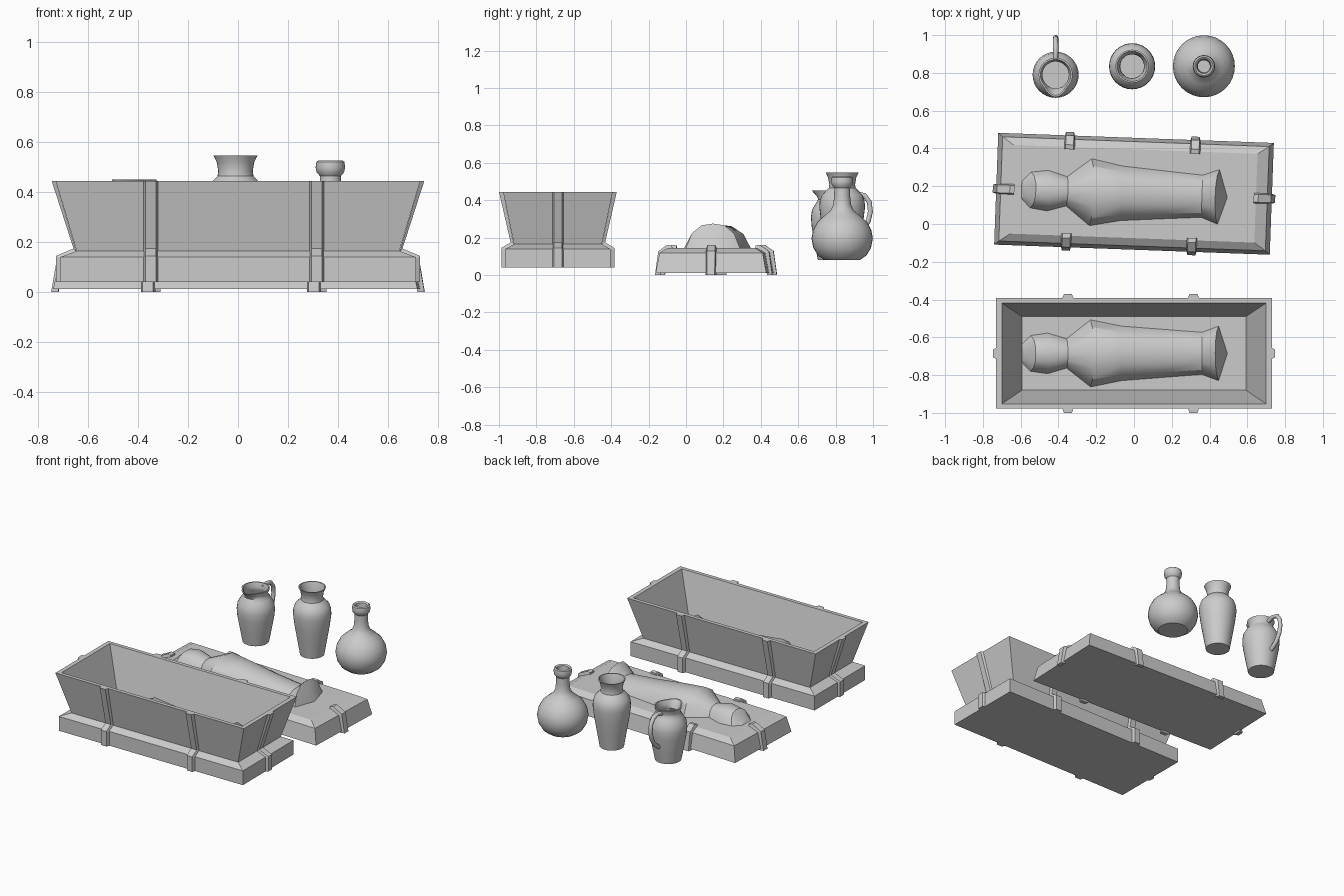
import bpy, bmesh, math
from mathutils import Matrix, Vector

if "Cube" in bpy.data.objects:
    bpy.data.objects.remove(bpy.data.objects["Cube"])


def finish(bm, name, matrix=Matrix(), smooth=None):
    bm.transform(matrix)
    bmesh.ops.recalc_face_normals(bm, faces=bm.faces)
    me = bpy.data.meshes.new(name)
    bm.to_mesh(me)
    bm.free()
    ob = bpy.data.objects.new(name, me)
    bpy.context.collection.objects.link(ob)
    if smooth:
        bpy.ops.object.select_all(action='DESELECT')
        ob.select_set(True)
        bpy.context.view_layer.objects.active = ob
        bpy.ops.object.shade_smooth_by_angle(angle=math.radians(smooth))
    return ob


def loft(bm, rings, caps=True):
    """Bridge closed rings of points into one skin."""
    vs = [[bm.verts.new(p) for p in r] for r in rings]
    n = len(vs[0])
    for a, b in zip(vs, vs[1:]):
        for i in range(n):
            j = (i + 1) % n
            bm.faces.new((a[i], a[j], b[j], b[i]))
    if caps:
        bm.faces.new(vs[0])
        bm.faces.new(vs[-1])
    return vs


def box_loft(name, sections, matrix):
    bm = bmesh.new()
    loft(bm, [[(-x, -y, z), (x, -y, z), (x, y, z), (-x, y, z)] for x, y, z in sections])
    return finish(bm, name, matrix)


def strap(name, inner, outer, pos, side, axis, matrix, width=0.058):
    """Band that follows a wall profile of (distance, height) points."""
    bm = bmesh.new()

    def place(d, w, z):
        return (pos + w, side * d, z) if axis == 'y' else (side * d, pos + w, z)
    h, k = width / 2, width * 0.36
    rings = [[place(di, -h, zi), place(do, -k, zo), place(do, k, zo), place(di, h, zi)]
             for (di, zi), (do, zo) in zip(inner, outer)]
    loft(bm, rings)
    return finish(bm, name, matrix)


def straps(prefix, y_in, y_out, x_in, x_out, matrix):
    for s, label in ((-1, "front"), (1, "back")):
        for i, x in enumerate((-0.35, 0.315)):
            strap(f"{prefix}_{label}_strap_{i + 1}", y_in, y_out, x, s, 'y', matrix)
    for s, label in ((-1, "left"), (1, "right")):
        strap(f"{prefix}_{label}_end_strap", x_in, x_out, 0, s, 'x', matrix)


def figure(name, matrix):
    # stations: base x, top x, half width, height
    stations = [(-.596, -.575, .045, .02), (-.548, -.52, .095, .075), (-.458, -.45, .108, .085),
                (-.357, -.35, .078, .065), (-.23, -.215, .178, .125), (-.066, -.066, .145, .115),
                (.15, .15, .128, .085), (.36, .36, .112, .065), (.448, .43, .145, .13)]
    section = [(-1, -.01), (-.78, .6), (-.42, .93), (0, 1), (.42, .93), (.78, .6), (1, -.01)]
    bm = bmesh.new()
    rings = []
    for xb, xt, w, h in stations:
        rings.append([(xb + (xt - xb) * max(f, 0), w * u, h * f) for u, f in section])
    vs = loft(bm, rings, caps=False)
    bm.faces.new(vs[0])
    # pointed base in front of the feet
    tip = bm.verts.new((.495, 0, -.002))
    for a, b in zip(vs[-1], vs[-1][1:]):
        bm.faces.new((a, b, tip))
    return finish(bm, name, matrix, 30)


def vessel(name, loc, profile, sides=32, spout=0):
    bm = bmesh.new()
    rings = []
    for r, z in profile:
        ring = []
        for i in range(sides):
            a = 2 * math.pi * i / sides
            x, y = r * math.cos(a), r * math.sin(a)
            if spout and z > 0.4:
                pull = max(0, -math.sin(a) - 0.72) / 0.28 * min(1, (z - 0.4) / 0.05)
                y -= spout * pull
            ring.append((x, y, z))
        rings.append(ring)
    loft(bm, rings)
    return finish(bm, name, Matrix.Translation((*loc, 0)), 35)


# Open coffin
coffin_m = Matrix.Translation((0, -0.685, 0))
box_loft("coffin_body", [(.713, .28, .04), (.713, .28, .14), (.646, .235, .165),
                         (.73, .293, .445), (.70, .267, .445), (.593, .195, .155)], coffin_m)


def coffin_profile(low, waist, rim, t):
    inner = [(low, .04), (low, .135), (waist, .16), (rim, .445)]
    outer = [(low + t, .04), (low + t, .145), (waist + t * .8, .175), (rim + t, .445)]
    return inner, outer


straps("coffin", *coffin_profile(.28, .235, .293, .022),
       *coffin_profile(.713, .646, .73, .016), coffin_m)
figure("coffin_figure", coffin_m @ Matrix.Translation((0, 0, .155)))

# Lid lying behind, slightly turned
lid_m = Matrix.Translation((0, .16, 0)) @ Matrix.Rotation(math.radians(-2.1), 4, 'Z')
box_loft("lid_slab", [(.73, .296, .012), (.706, .276, .118), (.646, .235, .145)], lid_m)


def lid_profile(low, edge, top):
    inner = [(low - .01, .0), (edge - .01, .115), (top, .14), (top - .012, .14)]
    outer = [(low + .018, .0), (edge + .02, .128), (top + .012, .162), (top - .012, .158)]
    return inner, outer


straps("lid", *lid_profile(.296, .276, .235), *lid_profile(.73, .706, .646), lid_m)
figure("lid_figure", lid_m @ Matrix.Translation((0, 0, .145)))

# Jug with spout
jug = (-.415, .79)
vessel("jug_body", jug, [(.085, .08), (.102, .17), (.118, .26), (.122, .31), (.116, .35), (.095, .385),
                         (.08, .405), (.078, .42), (.09, .452), (.081, .452), (.07, .42), (.072, .4),
                         (.105, .34), (.108, .28), (.075, .1)], spout=.028)

# Jug handle: flattened tube along an arc
path = [(.075, .425), (.12, .437), (.165, .425), (.19, .39), (.196, .34), (.185, .29),
        (.155, .24), (.125, .215), (.1, .2)]
bm = bmesh.new()
rings = []
for i, (y, z) in enumerate(path):
    a, b = Vector(path[max(i - 1, 0)]), Vector(path[min(i + 1, len(path) - 1)])
    t = (b - a).normalized()
    rings.append([(.014 * math.cos(q), y - t.y * .014 * math.sin(q), z + t.x * .014 * math.sin(q))
                  for q in (2 * math.pi * k / 10 for k in range(10))])
loft(bm, rings)
finish(bm, "jug_handle", Matrix.Translation((*jug, 0)), 50)

# Vase
vessel("vase", (-.01, .835), [(.078, .08), (.095, .18), (.112, .28), (.122, .36), (.12, .395), (.11, .425),
                              (.09, .447), (.072, .465), (.069, .485), (.075, .52), (.088, .548),
                              (.08, .548), (.064, .5), (.063, .47), (.1, .42), (.108, .36), (.068, .1)])

# Round flask
vessel("flask", (.37, .835), [(.095, .08), (.13, .105), (.154, .145), (.164, .195), (.156, .24), (.132, .285),
                              (.095, .318), (.062, .345), (.048, .375), (.043, .42), (.042, .465),
                              (.055, .48), (.059, .5), (.056, .522), (.048, .528), (.038, .52),
                              (.032, .46), (.034, .37), (.12, .28), (.15, .195), (.085, .095)])
